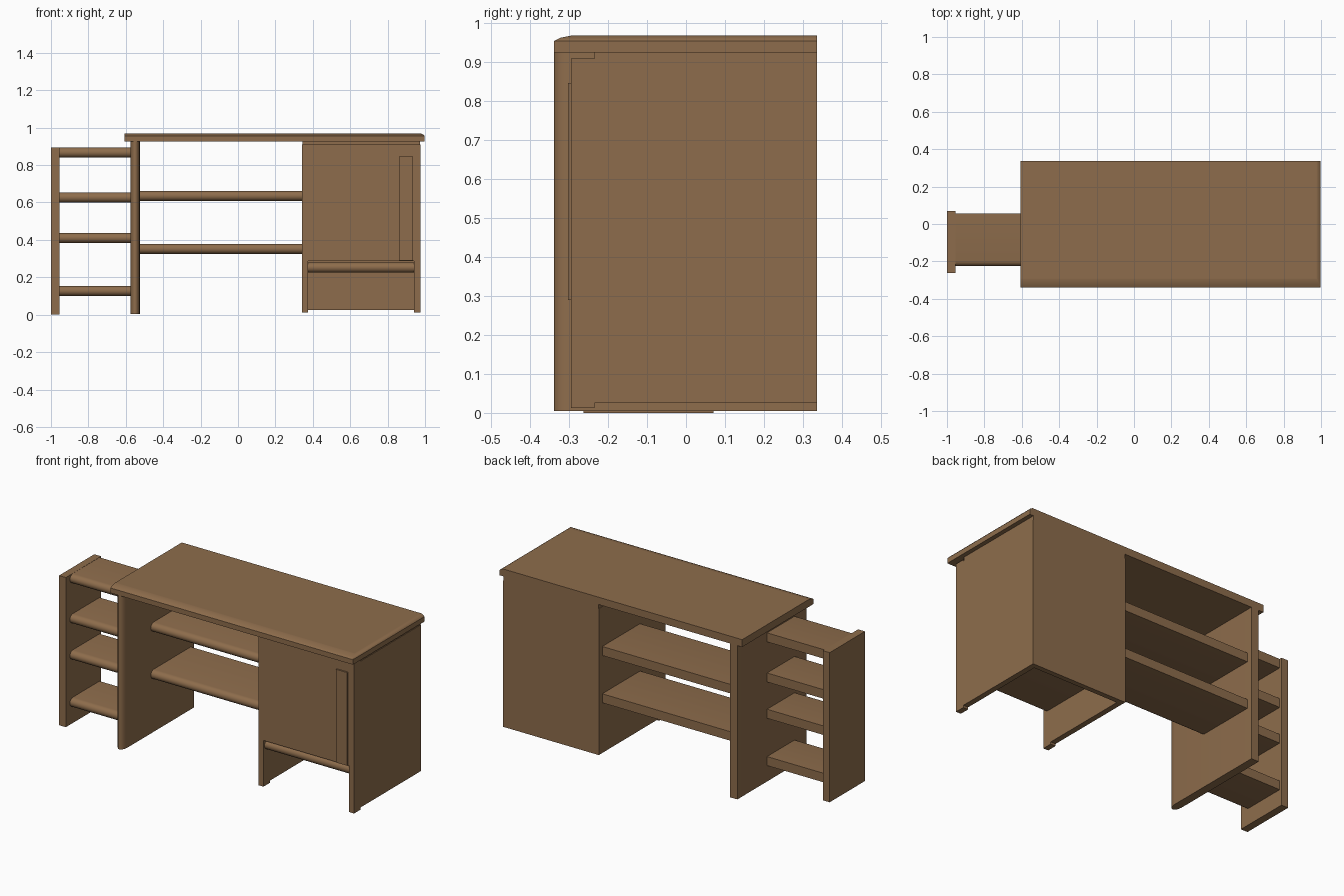
import bpy, bmesh, math

if "Cube" in bpy.data.objects:
    bpy.data.objects.remove(bpy.data.objects["Cube"])

wood = bpy.data.materials.new("brown wood")
wood.diffuse_color = (0.27, 0.152, 0.072, 1)
wood.use_nodes = True
wood.node_tree.nodes["Principled BSDF"].inputs["Base Color"].default_value = wood.diffuse_color


def finish(name, bm, smooth=False):
    bmesh.ops.recalc_face_normals(bm, faces=bm.faces)
    me = bpy.data.meshes.new(name)
    bm.to_mesh(me)
    bm.free()
    me.materials.append(wood)
    if smooth:
        for p in me.polygons:
            p.use_smooth = True
        me.set_sharp_from_angle(angle=math.radians(40))
    ob = bpy.data.objects.new(name, me)
    bpy.context.collection.objects.link(ob)
    return ob


def loft(name, rings, smooth=False):
    """Join equal-length point rings into a capped solid."""
    bm = bmesh.new()
    vs = [[bm.verts.new(p) for p in r] for r in rings]
    n = len(rings[0])
    for a, b in zip(vs, vs[1:]):
        for i in range(n):
            j = (i + 1) % n
            bm.faces.new((a[i], a[j], b[j], b[i]))
    bm.faces.new(vs[0])
    bm.faces.new(vs[-1])
    return finish(name, bm, smooth)


def rect(x0, x1, y0, y1, z):
    return [(x0, y0, z), (x1, y0, z), (x1, y1, z), (x0, y1, z)]


def box(name, x0, x1, y0, y1, z0, z1):
    return loft(name, [rect(x0, x1, y0, y1, z0), rect(x0, x1, y0, y1, z1)])


def nosed(y0, y1, t0, t1, depth, n=8):
    """Profile in (y, thickness) with a rounded front edge at y0."""
    mid, half = (t0 + t1) / 2, (t1 - t0) / 2
    arc = [(y0 + depth * (1 - math.sin(math.pi * i / n)),
            mid - half * math.cos(math.pi * i / n)) for i in range(n + 1)]
    return arc + [(y1, t1), (y1, t0)]


def shelf(name, x0, x1, y0, y1, z0, z1, depth=0.028):
    prof = nosed(y0, y1, z0, z1, depth)
    return loft(name, [[(x, y, z) for y, z in prof] for x in (x0, x1)], True)


# Desktop with softened front and right edges
rings = []
for z, f, r in ((0.925, 0, 0), (0.955, 0, 0), (0.963, 0.016, 0.007),
                (0.969, 0.045, 0.02), (0.969, 0.048, 0.023)):
    rings.append(rect(-0.607, 0.998 - r, -0.339 + f, 0.336, z))
loft("desktop", rings, True)

# Main support panel with rounded front
prof = nosed(-0.339, 0.336, -0.575, -0.525, 0.045)
loft("support_panel", [[(x, y, z) for y, x in prof] for z in (0.005, 0.926)], True)

# Side shelf unit
box("side_unit_panel", -1.0, -0.955, -0.263, 0.07, 0, 0.895)
for i, z in enumerate((0.10, 0.383, 0.60, 0.84)):
    shelf(f"side_shelf_{i + 1}", -0.957, -0.573, -0.225, 0.055, z, z + 0.054)

# Shelves in the middle bay
for i, z in enumerate((0.325, 0.608)):
    shelf(f"middle_shelf_{i + 1}", -0.527, 0.345, -0.075, 0.303, z, z + 0.054)

# Cabinet carcass: sides, front stiles, back, top
for side, x0, x1 in (("left", 0.342, 0.375), ("right", 0.942, 0.975)):
    box(f"cabinet_{side}_side", x0, x1, -0.235, 0.336, 0.025, 0.90)
    box(f"cabinet_{side}_stile", x0, x1, -0.295, -0.235, 0.012, 0.91)
box("cabinet_back", 0.375, 0.942, 0.306, 0.336, 0.025, 0.90)
box("cabinet_top", 0.345, 0.972, -0.235, 0.336, 0.90, 0.926)

# Cabinet door, pull strip and bottom shelf
box("cabinet_door", 0.375, 0.942, -0.294, -0.25, 0.288, 0.91)
box("door_pull", 0.86, 0.935, -0.303, -0.294, 0.29, 0.847)
shelf("cabinet_bottom", 0.375, 0.942, -0.285, 0.306, 0.225, 0.28)
